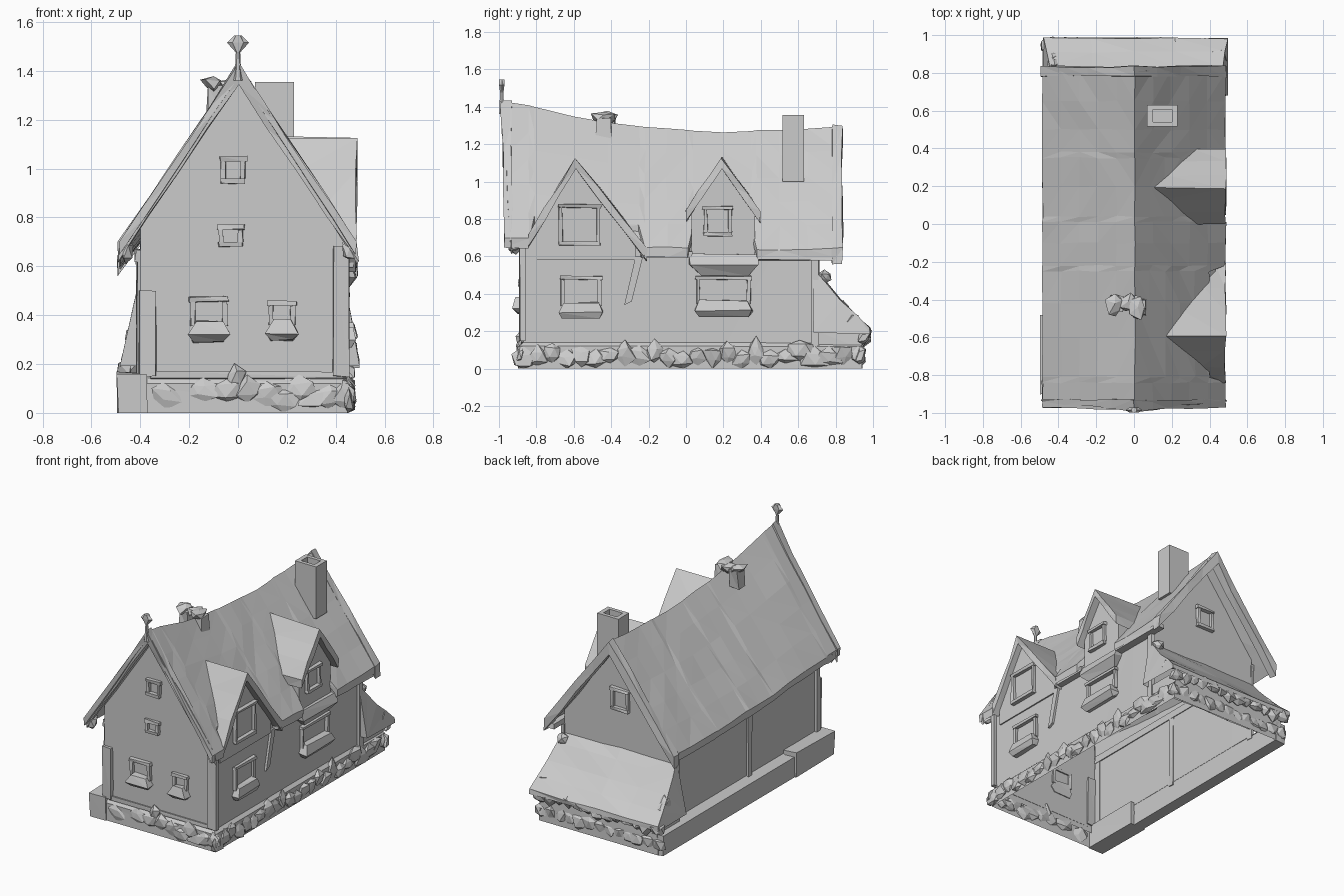
import bpy, bmesh, random
from math import pi
from mathutils import Vector, Matrix

if "Cube" in bpy.data.objects:
    bpy.data.objects.remove(bpy.data.objects["Cube"])

random.seed(7)


def build(name, verts, faces, jitter=0.0):
    me = bpy.data.meshes.new(name)
    bm = bmesh.new()
    vs = [bm.verts.new(v) for v in verts]
    for f in faces:
        bm.faces.new([vs[i] for i in f])
    bmesh.ops.recalc_face_normals(bm, faces=bm.faces)
    bmesh.ops.triangulate(bm, faces=bm.faces)
    for v in bm.verts:
        on_ground = abs(v.co.z) < 1e-5
        v.co += Vector([random.uniform(-jitter, jitter) for _ in range(3)])
        if on_ground:
            v.co.z = 0
    bm.to_mesh(me)
    bm.free()
    ob = bpy.data.objects.new(name, me)
    bpy.context.collection.objects.link(ob)
    return ob


def loft(name, sections, jitter=0.0, caps=True, skip=()):
    """Skin equal-length closed loops; optionally cap both ends or leave strips open."""
    n = len(sections[0])
    faces = [[k * n + i, k * n + (i + 1) % n, (k + 1) * n + (i + 1) % n, (k + 1) * n + i]
             for k in range(len(sections) - 1) for i in range(n) if i not in skip]
    last = (len(sections) - 1) * n
    if caps:
        faces += [list(range(n)), list(range(last, last + n))]
    return build(name, [p for s in sections for p in s], faces, jitter)


def rect(x0, x1, y0, y1, z):
    return [(x0, y0, z), (x1, y0, z), (x1, y1, z), (x0, y1, z)]


def box(name, x0, x1, y0, y1, z0, z1, jitter=0.004):
    return loft(name, [rect(x0, x1, y0, y1, z0), rect(x0, x1, y0, y1, z1)], jitter)


def rock(name, c, s):
    bm = bmesh.new()
    bmesh.ops.create_icosphere(bm, subdivisions=1, radius=1)
    rot = Matrix.Rotation(random.uniform(0, 6), 3, 'Z')
    for v in bm.verts:
        p = rot @ v.co * random.uniform(0.6, 1.25)
        v.co = Vector([c[i] + p[i] * s[i] for i in range(3)])
        v.co.z = max(v.co.z, 0)
        v.co.x = max(-0.5, min(0.49, v.co.x))
        v.co.y = min(v.co.y, 0.995)
    me = bpy.data.meshes.new(name)
    bm.to_mesh(me)
    bm.free()
    bpy.context.collection.objects.link(bpy.data.objects.new(name, me))


def curve(table, t):
    for (a, u), (b, v) in zip(table, table[1:]):
        if t <= b:
            return u + (v - u) * max(0, (t - a) / (b - a))
    return table[-1][1]


def chevron(a, apex, b, drop, n=1):
    """Closed 2D section of an upside-down V slab."""
    def lerp(p, q):
        return [(p[0] + (q[0] - p[0]) * i / n, p[1] + (q[1] - p[1]) * i / n) for i in range(n)]
    top = lerp(a, apex) + lerp(apex, b) + [b]
    return top + [(u, v - drop) for u, v in reversed(top)]


def ridge(y):
    return curve([(-1, 1.43), (-0.8, 1.40), (-0.5, 1.325), (-0.2, 1.29), (0.2, 1.265), (0.82, 1.29)], y)


def eave(y):
    return curve([(-1, 0.70), (-0.5, 0.68), (-0.2, 0.65), (0.5, 0.635), (0.82, 0.645)], y)


# main sagging roof, right eave trimmed where the dormers break through
sections = []
for y in [-0.97, -0.84, -0.81, -0.6, -0.42, -0.25, -0.22, -0.1, 0.01, 0.04, 0.2, 0.35, 0.38, 0.5, 0.65, 0.81]:
    r, e = ridge(y), eave(y)
    xr = 0.40 if -0.82 < y < -0.24 or 0.02 < y < 0.37 else 0.485
    er = r + (e - r) * xr / 0.485
    sec = chevron((-0.485, e), (0.005, r), (xr, er), 0.05, 5)
    sections.append([(x, y - (0.02 * (z - 0.7) if y < -0.9 else 0), z) for x, z in sec])
loft("main_roof", sections, 0.004)

# plastered house body, open underneath; the back gable only stands above the lean-to
def under(y, x):
    return ridge(y) + (eave(y) - ridge(y)) * abs(x) / 0.485 - 0.035

def wall_section(y, base):
    return [(-0.4, y, base)] + [(x, y, under(y, x)) for x in (-0.4, -0.2, 0, 0.2, 0.43)] + [(0.43, y, base)]

loft("house_body", [wall_section(y, 0.1) for y in (-0.87, -0.6, -0.2, 0.2, 0.5, 0.7)], 0.003, False, skip=(6,))
build("front_wall", wall_section(-0.87, 0.1), [range(7)])
build("back_gable_wall", wall_section(0.7, 0.5), [range(7)])

# gable bargeboards, front and back
for name, y0, y1, top in [("front_bargeboard", -0.99, -0.93, 1.43), ("back_bargeboard", 0.78, 0.835, 1.30)]:
    e = eave(y0)
    sec = chevron((-0.49, e), (0, top), (0.49, e), 0.085, 4)
    loft(name, [[(x, y0 + 0.05 * (1 - (z - e) / (top - e)) * (y0 < 0), z) for x, z in sec],
                [(x, y1, z) for x, z in sec]], 0.007)
for x in (-0.46, 0.45):
    rock("eave_end", (x, -0.91, 0.66), (0.03, 0.04, 0.05))

# finial on the front gable
def ring(z, r):
    return [(r * c, -0.985 + min(r, 0.014) * s, z) for c, s in
            [(1, 0), (0.5, 1), (-0.5, 1), (-1, 0), (-0.5, -1), (0.5, -1)]]
loft("finial", [ring(1.36, 0.02), ring(1.43, 0.011), ring(1.475, 0.009), ring(1.515, 0.045), ring(1.545, 0.015)])

# side dormers: wall block and V roof, both running back to the main slope
def dormer(name, a, apex, b, wall_y0, wall_y1, base):
    def back(y, z):
        r, e = ridge(y), eave(y)
        return 0.485 * (r - z) / (r - e) - 0.01
    def slope_z(y):
        p, q = (a, apex) if y < apex[0] else (apex, b)
        return p[1] + (q[1] - p[1]) * (y - p[0]) / (q[0] - p[0]) - 0.04
    sec = chevron(a, apex, b, 0.065, 3)
    loft(name + "_roof", [[(min(back(y, z), 0.43), y, z) for y, z in sec],
                          [(0.485, y, z) for y, z in sec]], 0.005)
    wall = [(wall_y0, base), (wall_y0, slope_z(wall_y0)), (apex[0], apex[1] - 0.05),
            (wall_y1, slope_z(wall_y1)), (wall_y1, base)]
    loft(name + "_wall", [[(min(back(y, z), 0.42), y, z) for y, z in wall],
                          [(0.44, y, z) for y, z in wall]])

dormer("front_dormer", (-0.84, 0.72), (-0.59, 1.13), (-0.21, 0.64), -0.82, -0.27, 0.58)
dormer("rear_dormer", (0.0, 0.85), (0.19, 1.13), (0.40, 0.84), 0.03, 0.37, 0.57)
# jetty bracket under the rear dormer
loft("dormer_bracket", [rect(0.42, 0.44, 0.08, 0.33, 0.5), rect(0.42, 0.485, 0.02, 0.39, 0.56),
                        rect(0.42, 0.46, 0.02, 0.39, 0.61)], 0.006)
# eave rails between the dormers
box("eave_rail", 0.43, 0.475, -0.24, 0.03, 0.595, 0.63)
box("eave_rail", 0.43, 0.48, 0.38, 0.81, 0.58, 0.61)

# windows: frame bars plus a chunky flower-box sill, turned to face each wall
def window(name, pos, turn, w, h, sill):
    parts = [(-w / 2 - .02, -w / 2, 0, h, .02), (w / 2, w / 2 + .02, 0, h, .02),
             (-w / 2 - .025, w / 2 + .025, h, h + .02, .025)]
    m = Matrix.Translation(pos) @ Matrix.Rotation(turn, 4, 'Z')
    obs = [box(name + "_frame", u0, u1, -d, 0.01, z0, z1) for u0, u1, z0, z1, d in parts]
    if sill:
        k = w / 2 + 0.03
        obs.append(loft(name + "_sill", [rect(-k + .02, k - .02, -.03, .01, -.065),
                                         rect(-k, k, -.055, .01, -.035), rect(-k + .03, k - .03, -.045, .01, .02)], 0.006))
    else:
        obs.append(box(name + "_sill", -w / 2 - .02, w / 2 + .02, -.025, .01, -.02, 0))
    for ob in obs:
        ob.matrix_world = m

window("front_left_window", (-0.12, -0.87, 0.355), 0, 0.11, 0.10, True)
window("front_right_window", (0.18, -0.87, 0.36), 0, 0.07, 0.08, True)
window("front_middle_window", (-0.03, -0.87, 0.70), 0, 0.06, 0.05, False)
window("front_attic_window", (-0.02, -0.87, 0.96), 0, 0.06, 0.07, False)
window("side_front_window", (0.43, -0.56, 0.335), pi / 2, 0.18, 0.14, True)
window("side_rear_window", (0.43, 0.20, 0.345), pi / 2, 0.25, 0.13, True)
window("front_dormer_window", (0.44, -0.57, 0.68), pi / 2, 0.18, 0.18, False)
window("rear_dormer_window", (0.44, 0.17, 0.73), pi / 2, 0.11, 0.12, False)
window("back_window", (0.0, 0.70, 0.80), pi, 0.09, 0.11, False)

# timber posts and beams
for x0, x1, z1 in [(-0.405, -0.335, 0.5), (0.39, 0.455, 0.68)]:
    box("front_post", x0, x1, -0.89, -0.86, 0.15, z1)
box("front_sill_beam", -0.36, 0.44, -0.885, -0.865, 0.14, 0.17)
for y in (-0.86, -0.12, 0.66):
    box("left_post", -0.415, -0.395, y, y + 0.04, 0.12, 0.66)
box("left_wall_plate", -0.42, -0.395, -0.86, 0.70, 0.62, 0.67)
loft("side_brace", [[(x, -0.33, 0.34), (x, -0.29, 0.36), (x, -0.23, 0.6), (x, -0.27, 0.6)] for x in (0.425, 0.445)])
box("rear_side_post", 0.425, 0.45, 0.67, 0.71, 0.12, 0.58)
rock("front_keystone", (-0.015, -0.885, 0.14), (0.05, 0.025, 0.06))

# stone plinth, a hollow skirt open below
loft("plinth", [rect(-0.45, 0.45, -0.89, 0.94, 0), rect(-0.45, 0.45, -0.89, 0.94, 0.12),
                rect(-0.4, 0.43, -0.87, 0.92, 0.14)], 0.003, False)
box("left_ledge", -0.485, -0.40, -0.5, 0.94, 0, 0.14, 0.006)
box("left_front_ledge", -0.495, -0.37, -0.9, -0.48, 0, 0.165, 0.006)
for i in range(24):
    y = -0.87 + 1.79 * i / 23
    rock("side_stone", (0.45, y, random.uniform(0.04, 0.10)),
         (0.03, random.uniform(0.05, 0.08), random.uniform(0.045, 0.07)))
for i in range(10):
    x = -0.3 + 0.73 * (i / 9) ** 0.7
    rock("front_stone", (x, -0.885, random.uniform(0.05, 0.10)), (0.075, 0.022, 0.055))

# lean-to at the back: sloping shell with rubble along its lower edge
top = [(0.68, 0.54), (0.75, 0.46), (0.83, 0.36), (0.91, 0.285), (0.985, 0.215), (0.985, 0.185), (0.68, 0.19)]
loft("lean_to_roof", [[((0.015 + s * (0.485 - 0.19 * (z - 0.2)) if s > 0 else s * (0.48 - 0.22 * (z - 0.2))) if abs(s) == 1
                        else 0.45 * s, y, z) for y, z in top] for s in (-1, -0.5, 0, 0.5, 1)], 0.005, True, skip=(5,))
loft("lean_to_base", [rect(-0.44, 0.44, 0.7, 0.94, z) for z in (0.1, 0.2)], 0.003, False, skip=(0,))
for i in range(13):
    x = -0.44 + 0.88 * i / 12
    rock("lean_to_rubble", (x, 0.95, random.uniform(0.16, 0.2)), (0.06, 0.04, 0.045))
    rock("back_stone", (x, 0.93, 0.07), (0.06, 0.03, 0.06))
for x, y, z in [(-0.43, 0.88, 0.28), (-0.42, 0.84, 0.32), (0.45, 0.89, 0.27), (0.42, 0.74, 0.49)]:
    rock("lean_to_rubble", (x, y, z), (0.045, 0.045, 0.04))

# hollow chimney
loft("chimney", [rect(0.07, 0.23, 0.515, 0.63, 1.0), rect(0.07, 0.23, 0.515, 0.63, 1.355),
                 rect(0.1, 0.2, 0.54, 0.605, 1.355), rect(0.1, 0.2, 0.54, 0.605, 1.30)])

# small broken stack astride the ridge
for x, y in [(-0.09, -0.42), (0.03, -0.44)]:
    box("ridge_stack", x - 0.035, x + 0.035, y - 0.04, y + 0.04, 1.22, 1.34, 0.008)
    rock("ridge_stack_cap", (x - 0.01, y, 1.345), (0.055, 0.065, 0.035))
rock("ridge_stack_cap", (-0.03, -0.41, 1.34), (0.06, 0.05, 0.035))
